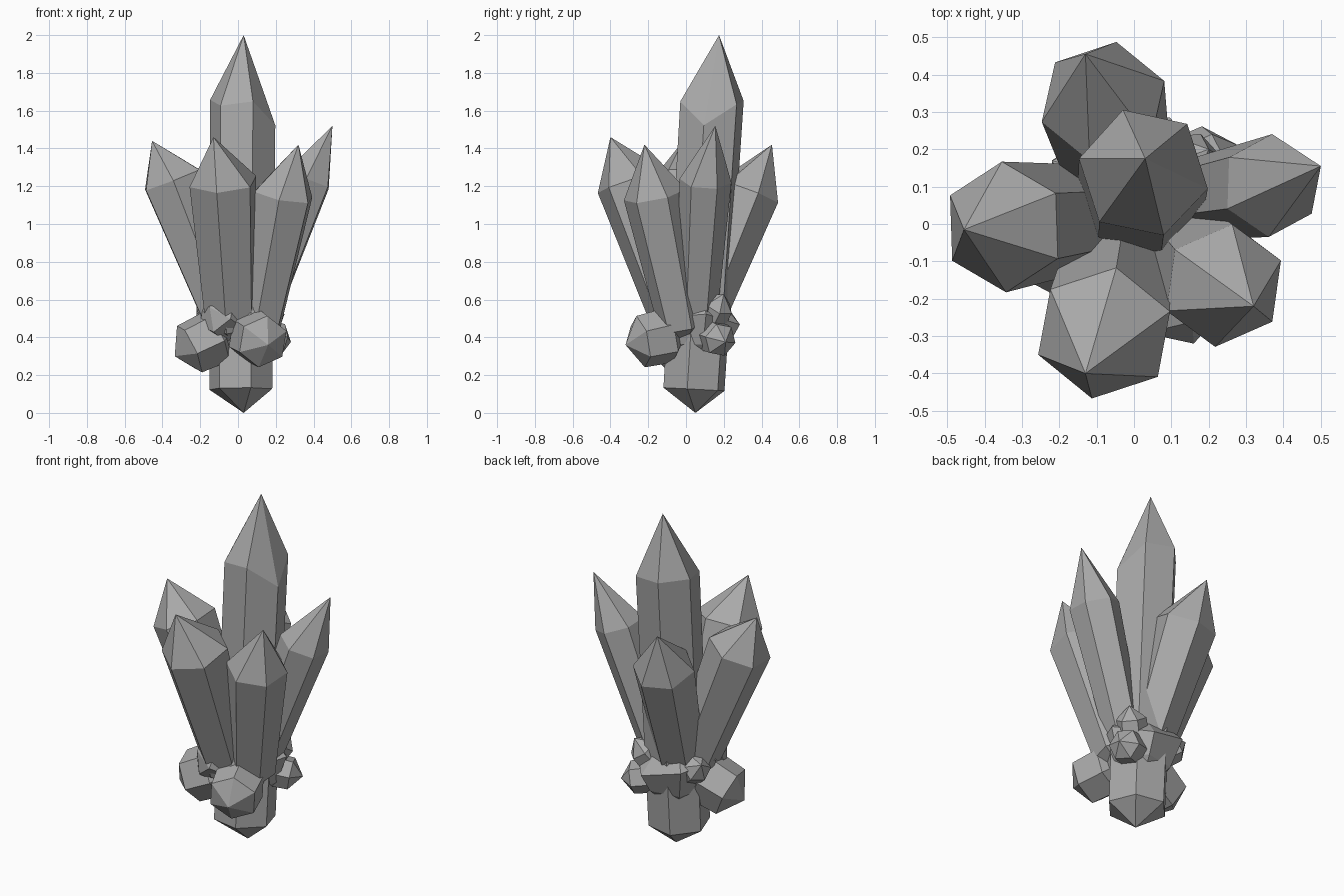
import bpy
import bmesh
from math import cos, sin, radians, tau
from mathutils import Vector

cube = bpy.data.objects.get("Cube")
if cube:
    bpy.data.objects.remove(cube, do_unlink=True)

stone = bpy.data.materials.new("grey_stone")
stone.use_nodes = True
stone.diffuse_color = (0.4, 0.4, 0.4, 1)
stone.node_tree.nodes["Principled BSDF"].inputs["Base Color"].default_value = (0.4, 0.4, 0.4, 1)


def crystal(name, foot, tip, rings, phase=20, uneven=(0,) * 6):
    """Six-sided crystal pointed at both ends; rings are (centre, radius) from foot to tip."""
    foot, tip = Vector(foot), Vector(tip)
    axis = (Vector(rings[-1][0]) - foot).normalized()
    # keep the cross-section's first direction as close to +x as possible
    ref = Vector((1, 0, 0)) if abs(axis.x) < 0.7 else Vector((0, 0, 1))
    u = (ref - axis * ref.dot(axis)).normalized()
    v = axis.cross(u)
    bm = bmesh.new()
    loops = []
    for i, (centre, radius) in enumerate(rings):
        loop = []
        for k in range(6):
            a = radians(phase) + k * tau / 6
            lift = uneven[k] if i == len(rings) - 1 else 0
            loop.append(bm.verts.new(Vector(centre) + radius * (u * cos(a) + v * sin(a)) + axis * lift))
        loops.append(loop)
    bottom, top = bm.verts.new(foot), bm.verts.new(tip)
    for k in range(6):
        n = (k + 1) % 6
        bm.faces.new((bottom, loops[0][n], loops[0][k]))
        for low, high in zip(loops, loops[1:]):
            bm.faces.new((low[k], low[n], high[n], high[k]))
        bm.faces.new((loops[-1][k], loops[-1][n], top))
    bmesh.ops.recalc_face_normals(bm, faces=bm.faces)
    mesh = bpy.data.meshes.new(name)
    bm.to_mesh(mesh)
    bm.free()
    mesh.materials.append(stone)
    obj = bpy.data.objects.new(name, mesh)
    bpy.context.collection.objects.link(obj)
    return obj


# Tall central crystal, pointed at the bottom as well
crystal("main_crystal", (0.03, 0.05, 0), (0.03, 0.175, 2),
        [((0.015, 0.042, 0.125), 0.17), ((0.025, 0.135, 1.6), 0.176)],
        -12, (-0.08, 0.04, 0.06, 0.06, 0.02, 0.04))

# Squat hub from which everything grows
crystal("hub", (0.02, 0.06, 0.2), (0.02, 0.06, 0.74),
        [((0.02, 0.06, 0.36), 0.175), ((0.015, 0.065, 0.5), 0.235)],
        10, (0.02, -0.03, 0.03, 0.05, -0.02, 0.0))

# Five leaning crystals: foot, shoulder centre, tip, shoulder radius, phase
leaning = [
    ("right_crystal", (-0.01, 0.03, 0.36), (-0.348, -0.008, 1.235), (-0.455, -0.015, 1.44), 0.175, 32),
    ("front_crystal", (-0.03, 0.0, 0.36), (-0.08, -0.292, 1.225), (-0.13, -0.4, 1.46), 0.188, 20),
    ("front_left_crystal", (0.09, 0.0, 0.36), (0.24, -0.165, 1.155), (0.32, -0.22, 1.42), 0.168, 22),
    ("left_crystal", (0.06, 0.05, 0.36), (0.365, 0.103, 1.23), (0.5, 0.155, 1.52), 0.138, 28),
    ("back_crystal", (-0.01, 0.02, 0.36), (-0.083, 0.328, 1.17), (-0.13, 0.455, 1.42), 0.173, 18),
]
for name, foot, shoulder, tip, radius, phase in leaning:
    low = Vector(foot).lerp(Vector(shoulder), 0.12)
    crystal(name, foot, tip, [(low, radius * 0.75), (shoulder, radius)], phase)

# Stubby crystals jutting out around the base
stubs = [
    ("right_stub", (-0.02, 0.0, 0.45), (-0.335, -0.07, 0.3), 0.152),
    ("front_stub", (0.05, 0.0, 0.43), (0.16, -0.32, 0.36), 0.147),
    ("back_left_stub", (0.05, 0.1, 0.42), (0.28, 0.21, 0.375), 0.095),
    ("upper_right_stub", (0.0, 0.0, 0.45), (-0.15, -0.17, 0.56), 0.125),
    ("upper_front_stub", (0.05, 0.02, 0.4), (0.09, -0.13, 0.61), 0.1),
    ("upper_back_left_stub", (0.06, 0.08, 0.4), (0.2, 0.2, 0.63), 0.09),
    ("upper_back_right_stub", (-0.02, 0.05, 0.42), (-0.22, 0.17, 0.57), 0.085),
]
for name, foot, tip, radius in stubs:
    start, end = Vector(foot), Vector(tip)
    crystal(name, foot, tip, [(start.lerp(end, 0.3), radius), (start.lerp(end, 0.75), radius * 0.95)])
